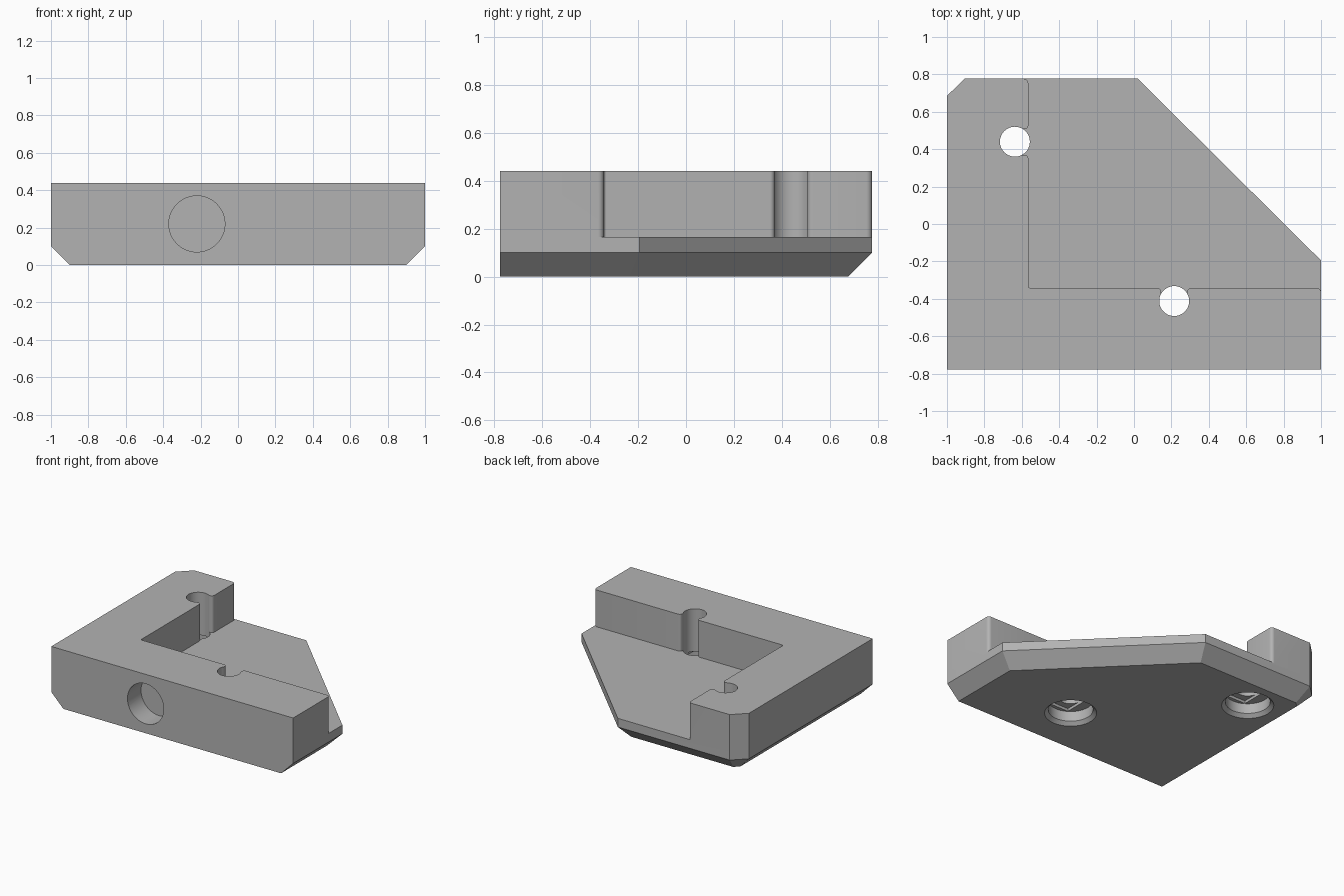
import bpy, bmesh, math
from mathutils import Vector

cube = bpy.data.objects.get("Cube")
if cube:
    bpy.data.objects.remove(cube, do_unlink=True)

grey = bpy.data.materials.new("plain grey")
grey.use_nodes = True
COLOR = (0.45, 0.45, 0.45, 1)
grey.diffuse_color = COLOR
grey.node_tree.nodes["Principled BSDF"].inputs["Base Color"].default_value = COLOR


def loft(name, rings):
    """Closed solid through rings of equal point count, listed counter-clockwise from the bottom up."""
    bm = bmesh.new()
    loops = [[bm.verts.new(p) for p in ring] for ring in rings]
    bm.faces.new(loops[0][::-1])
    bm.faces.new(loops[-1])
    for low, high in zip(loops, loops[1:]):
        for i in range(len(low)):
            j = (i + 1) % len(low)
            bm.faces.new((low[i], low[j], high[j], high[i]))
    bmesh.ops.recalc_face_normals(bm, faces=bm.faces)
    mesh = bpy.data.meshes.new(name)
    bm.to_mesh(mesh)
    bm.free()
    mesh.materials.append(grey)
    ob = bpy.data.objects.new(name, mesh)
    bpy.context.collection.objects.link(ob)
    return ob


def level(points, z):
    return [(p[0], p[1], z) for p in points]


def circle(x, y, r, n=48):
    return [(x + r * math.cos(2 * math.pi * i / n), y + r * math.sin(2 * math.pi * i / n)) for i in range(n)]


def inset(points, offsets):
    """Move each edge inwards by its own offset and intersect neighbours."""
    lines = []
    for i, off in enumerate(offsets):
        a, b = Vector(points[i]), Vector(points[(i + 1) % len(points)])
        d = (b - a).normalized()
        lines.append((a + Vector((-d.y, d.x)) * off, d))
    out = []
    for i in range(len(points)):
        (p, d), (q, e) = lines[i - 1], lines[i]
        t = (q - p).cross(e) / d.cross(e)
        out.append(p + d * t)
    return out


def rounded(points, steps=6):
    """Round the right-angled corners that carry a radius."""
    out = []
    for i, (x, y, r) in enumerate(points):
        c = Vector((x, y))
        if not r:
            out.append(c)
            continue
        u = (Vector(points[i - 1][:2]) - c).normalized() * r
        v = (Vector(points[(i + 1) % len(points)][:2]) - c).normalized() * r
        for k in range(steps + 1):
            a = math.pi / 2 * k / steps
            out.append(c + u * (1 - math.sin(a)) + v * (1 - math.cos(a)))
    return out


def combine(target, other, operation):
    mod = target.modifiers.new(operation.lower(), 'BOOLEAN')
    mod.operation = operation
    mod.solver = 'EXACT'
    mod.object = other
    bpy.context.view_layer.objects.active = target
    bpy.ops.object.modifier_apply(modifier=mod.name)
    bpy.data.objects.remove(other, do_unlink=True)


FRONT, BACK, PLATE, TOP, CHAMFER = -0.777, 0.777, 0.165, 0.44, 0.1

# Base plate, chamfered underneath on every side but the front
outline = [(-1, FRONT), (1, FRONT), (1, -0.195), (0.02, BACK), (-0.905, BACK), (-1, 0.685)]
bottom = inset(outline, [0] + [CHAMFER] * 5)
bracket = loft("corner_bracket", [level(bottom, 0), level(outline, CHAMFER), level(outline, PLATE)])

# L-shaped raised wall with softened ends and notches at the screw holes
wall = rounded([
    (-1, FRONT, 0), (1, FRONT, 0), (1, -0.342, 0.025),
    (0.285, -0.342, 0.02), (0.285, -0.42, 0), (0.145, -0.42, 0), (0.145, -0.342, 0.02),
    (-0.565, -0.342, 0.01),
    (-0.565, 0.37, 0.02), (-0.64, 0.37, 0), (-0.64, 0.507, 0), (-0.565, 0.507, 0.02),
    (-0.565, BACK, 0.025), (-0.905, BACK, 0), (-1, 0.685, 0)])
combine(bracket, loft("raised_wall", [level(wall, PLATE), level(wall, TOP)]), 'UNION')

# Screw holes, each with a countersunk bore and a bridging slot below
for x, y in ((-0.637, 0.44), (0.215, -0.412)):
    steps = [(0.197, -0.02), (0.152, 0.025), (0.152, 0.1)]
    bore = loft("screw_bore", [level(circle(x, y, r), z) for r, z in steps])
    slot = [(x - 0.08, y - 0.125), (x + 0.08, y - 0.125), (x + 0.08, y + 0.125), (x - 0.08, y + 0.125)]
    combine(bracket, bore, 'DIFFERENCE')
    combine(bracket, loft("bridge_slot", [level(slot, 0.05), level(slot, 0.12)]), 'DIFFERENCE')
    shaft = circle(x, y, 0.08)
    combine(bracket, loft("screw_shaft", [level(shaft, 0.05), level(shaft, 0.6)]), 'DIFFERENCE')

# Round blind pocket in the front face
ring = circle(-0.22, 0.22, 0.15)
pocket = loft("front_pocket", [[(x, y, z) for x, z in ring] for y in (FRONT - 0.1, FRONT + 0.16)])
combine(bracket, pocket, 'DIFFERENCE')

bpy.ops.object.select_all(action='DESELECT')
bracket.select_set(True)
bpy.context.view_layer.objects.active = bracket
bpy.ops.object.shade_smooth_by_angle(angle=math.radians(30))
